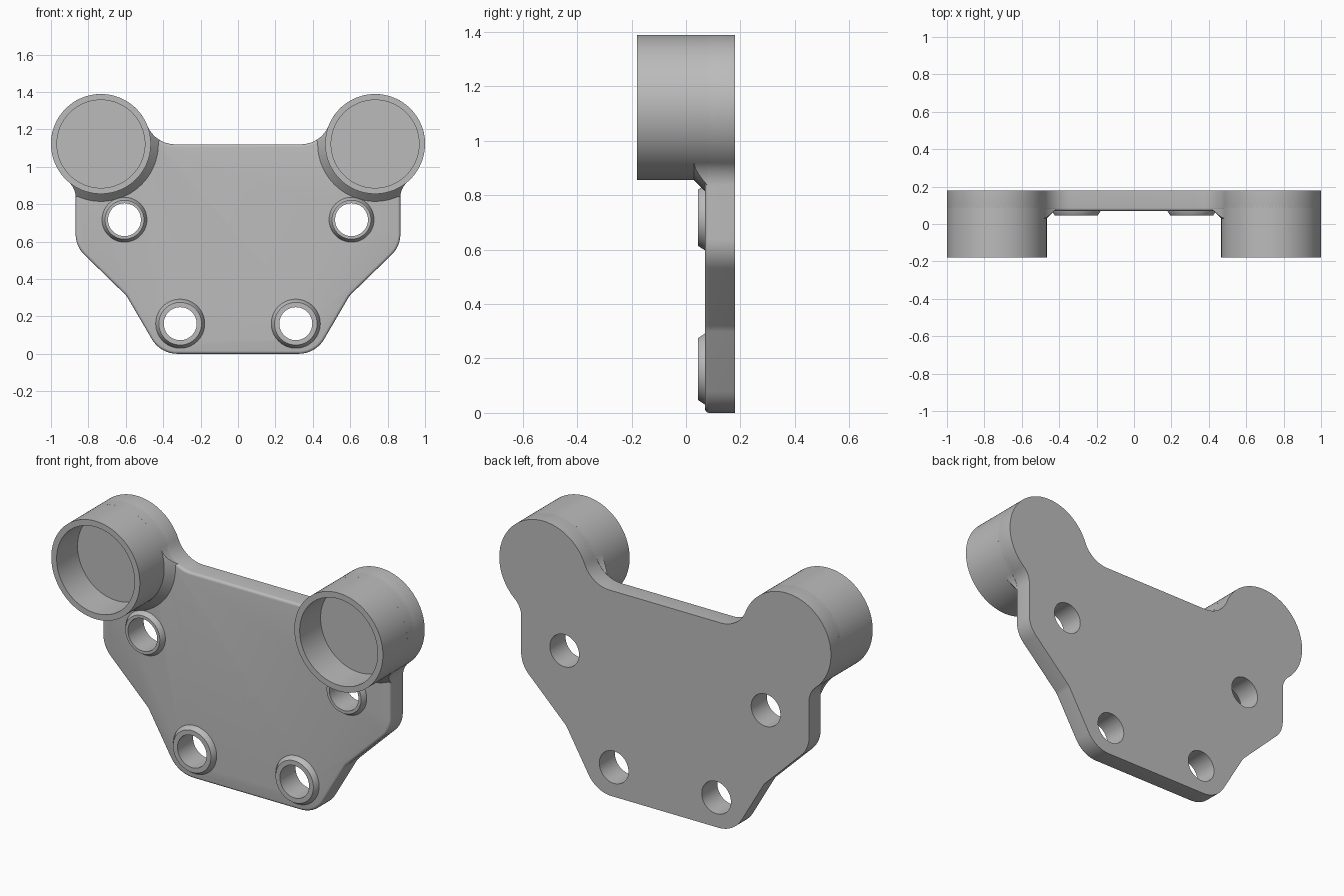
import bpy, bmesh, math
from mathutils import Vector

if "Cube" in bpy.data.objects:
    bpy.data.objects.remove(bpy.data.objects["Cube"])

grey = bpy.data.materials.new("plain_grey")
grey.use_nodes = True
COLOUR = (0.5, 0.5, 0.5, 1)
grey.diffuse_color = COLOUR
grey.node_tree.nodes["Principled BSDF"].inputs["Base Color"].default_value = COLOUR

FRONT, BACK, FACE = -0.18, 0.18, 0.07     # cup front, shared back, plate front
CUP, CUP_R = Vector((0.733, 1.122)), 0.267
SEGS = 96


def finish(bm, name):
    bmesh.ops.recalc_face_normals(bm, faces=bm.faces)
    mesh = bpy.data.meshes.new(name)
    bm.to_mesh(mesh)
    bm.free()
    obj = bpy.data.objects.new(name, mesh)
    bpy.context.collection.objects.link(obj)
    mesh.materials.append(grey)
    return obj


def activate(obj):
    bpy.ops.object.select_all(action='DESELECT')
    obj.select_set(True)
    bpy.context.view_layer.objects.active = obj


def smooth(obj):
    activate(obj)
    bpy.ops.object.shade_smooth_by_angle(angle=math.radians(35))


def lathe(name, x, z, profile, closed=False):
    """Turn (radius, y) points about a front-to-back axis; open ends are capped."""
    bm = bmesh.new()
    rings = []
    for r, y in profile:
        angles = [math.tau * i / SEGS for i in range(SEGS)]
        rings.append([bm.verts.new((x + r * math.cos(a), y, z + r * math.sin(a))) for a in angles])
    pairs = list(zip(rings, rings[1:]))
    if closed:
        pairs.append((rings[-1], rings[0]))
    else:
        bm.faces.new(rings[0])
        bm.faces.new(rings[-1])
    for a, b in pairs:
        for i in range(SEGS):
            j = (i + 1) % SEGS
            bm.faces.new((a[i], a[j], b[j], b[i]))
    return finish(bm, name)


def arc(centre, r, start, end, n):
    return [centre + r * Vector((math.cos(t), math.sin(t)))
            for t in (start + (end - start) * i / n for i in range(n + 1))]


def fillet(before, corner, after, r, n=12):
    """Round one corner of a path with an arc of radius r."""
    u, v = (before - corner).normalized(), (after - corner).normalized()
    half = u.angle(v) / 2
    centre = corner + (u + v).normalized() * r / math.sin(half)
    foot = r / math.tan(half)
    a, b = corner + u * foot - centre, corner + v * foot - centre
    start = math.atan2(a.y, a.x)
    turn = math.atan2(a.x * b.y - a.y * b.x, a.dot(b))
    return arc(centre, r, start, start + turn, n)


def outline():
    """Plate outline, right half from the bottom upward, then mirrored."""
    side, top, r_side, r_top = 0.868, 1.12, 0.11, 0.16
    path = [Vector(p) for p in ((0, 0), (0.415, 0), (0.596, 0.31), (side, 0.575), (side, 0.83))]
    half = []
    for i, r in ((1, 0.16), (2, 0.1), (3, 0.15)):
        half += fillet(path[i - 1], path[i], path[i + 1], r)
    # concave blends from side and top edge into the cup circle
    dx = side + r_side - CUP.x
    low = Vector((side + r_side, CUP.y - math.sqrt((CUP_R + r_side) ** 2 - dx * dx)))
    dz = top + r_top - CUP.y
    high = Vector((CUP.x - math.sqrt((CUP_R + r_top) ** 2 - dz * dz), top + r_top))
    a_low = math.atan2(low.y - CUP.y, low.x - CUP.x)
    a_high = math.atan2(high.y - CUP.y, high.x - CUP.x)
    half += arc(low, r_side, math.pi, a_low + math.pi, 12)
    half += arc(CUP, CUP_R, a_low, a_high, 64)[1:-1]
    half += arc(high, r_top, a_high - math.pi, -math.pi / 2, 12)
    return half + [Vector((-p.x, p.y)) for p in reversed(half)]


def prism(name, y0, y1, round_edge=0):
    bm = bmesh.new()
    face = bm.faces.new([bm.verts.new((p.x, y0, p.y)) for p in outline()])
    made = bmesh.ops.extrude_face_region(bm, geom=[face], use_keep_orig=True)["geom"]
    for v in made:
        if isinstance(v, bmesh.types.BMVert):
            v.co.y = y1
    if round_edge:
        bmesh.ops.recalc_face_normals(bm, faces=bm.faces)
        rim = [e for e in bm.edges if all(abs(v.co.y - y0) < 1e-5 for v in e.verts)]
        bmesh.ops.bevel(bm, geom=rim, offset=round_edge, segments=4, profile=0.5, affect='EDGES')
    return finish(bm, name)


def boolean(obj, tool, operation):
    mod = obj.modifiers.new("cut", 'BOOLEAN')
    mod.operation, mod.solver, mod.object = operation, 'EXACT', tool
    activate(obj)
    bpy.ops.object.modifier_apply(modifier=mod.name)
    bpy.data.objects.remove(tool)


plate = prism("mounting_plate", FACE, BACK, 0.015)

for s, side in ((1, "left"), (-1, "right")):
    # round open cup and the sloped collar at its base
    x, z = s * CUP.x, CUP.y
    inner = CUP_R - 0.032
    smooth(lathe(side + "_cup", x, z, [(CUP_R, 0.1), (CUP_R, FRONT), (inner, FRONT), (inner, 0)]))
    collar = lathe(side + "_cup_collar", x, z, [(0.257, 0.02), (0.317, 0.08)])
    boolean(collar, prism("collar_trim", FRONT, BACK), 'INTERSECT')
    smooth(collar)
    # bolt holes with raised bosses
    for level, bx, bz, r_front, r_base in (("upper", 0.607, 0.717, 0.104, 0.12),
                                           ("lower", 0.309, 0.161, 0.114, 0.131)):
        hole = 0.088
        boolean(plate, lathe("hole_cutter", s * bx, bz, [(hole, 0), (hole, 0.3)]), 'DIFFERENCE')
        smooth(lathe(f"{side}_{level}_boss", s * bx, bz,
                     [(hole, 0.08), (hole, 0.045), (r_front, 0.045),
                      (r_base, FACE), (r_base, 0.08)], closed=True))

smooth(plate)
